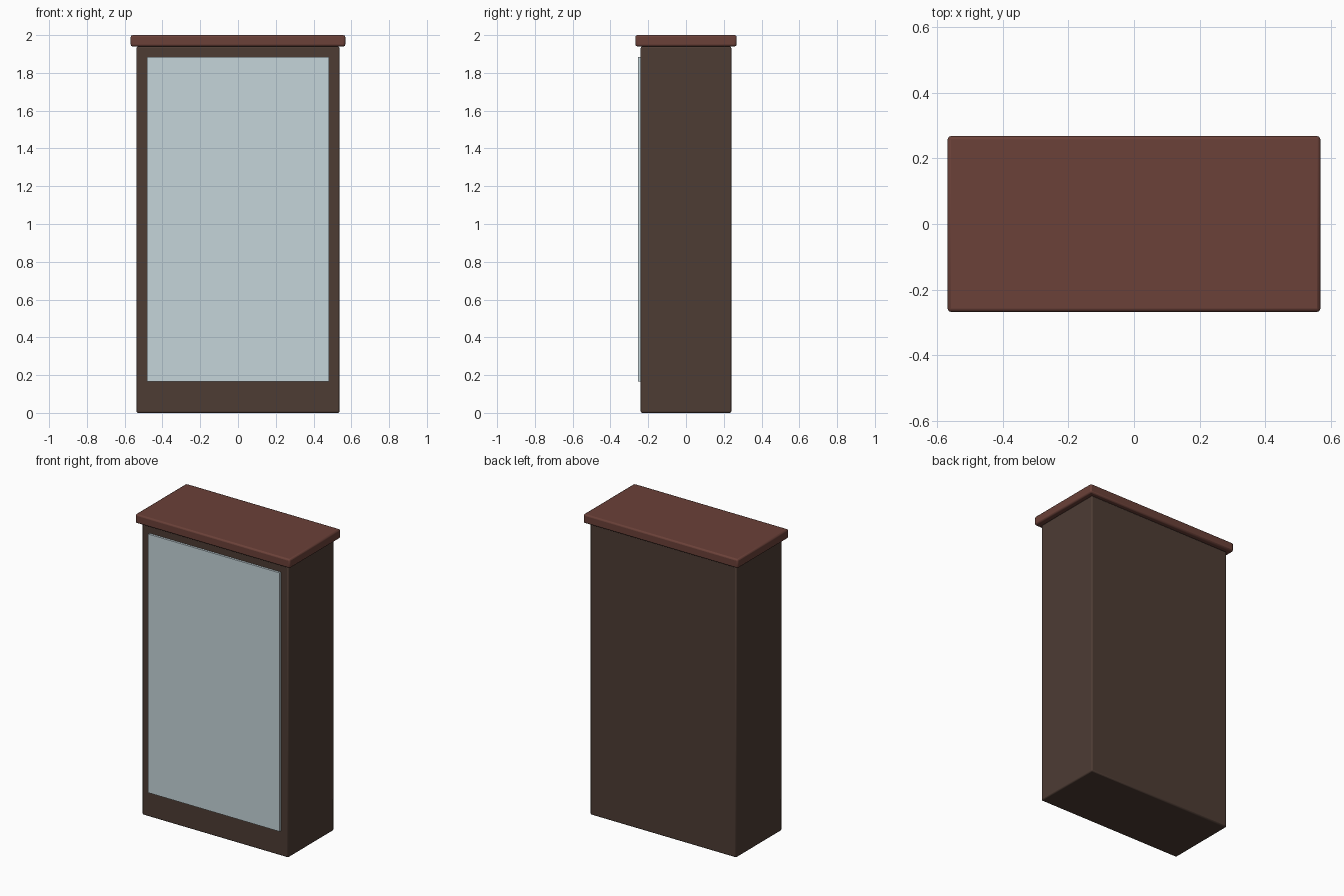
import bpy

if "Cube" in bpy.data.objects:
    bpy.data.objects.remove(bpy.data.objects["Cube"])


def material(name, color):
    mat = bpy.data.materials.new(name)
    mat.diffuse_color = color
    mat.use_nodes = True
    mat.node_tree.nodes["Principled BSDF"].inputs["Base Color"].default_value = mat.diffuse_color
    return mat


def box(name, lo, hi, mat, bevel=0.0):
    """Box between two corners, with optional rounded edges."""
    center = [(a + b) / 2 for a, b in zip(lo, hi)]
    bpy.ops.mesh.primitive_cube_add(size=1, location=center)
    ob = bpy.context.object
    ob.name = name
    ob.scale = [b - a for a, b in zip(lo, hi)]
    bpy.ops.object.transform_apply(location=False, rotation=False, scale=True)
    ob.data.materials.append(mat)
    if bevel:
        mod = ob.modifiers.new("rounded_edges", "BEVEL")
        mod.width = bevel
        mod.segments = 2
        bpy.ops.object.shade_smooth_by_angle()
    return ob


dark_wood = material("dark_wood", (0.075, 0.045, 0.034, 1))
red_wood = material("red_wood", (0.145, 0.052, 0.040, 1))
glass = material("pale_glass", (0.56, 0.66, 0.70, 1))

# Cabinet carcass
box("cabinet_body", (-0.537, -0.24, 0), (0.537, 0.24, 1.94), dark_wood, 0.008)
# Overhanging top board
box("top_board", (-0.568, -0.268, 1.94), (0.568, 0.268, 2.0), red_wood, 0.01)
# Front pane standing slightly proud of the body
box("front_pane", (-0.483, -0.254, 0.166), (0.483, -0.238, 1.885), glass)
